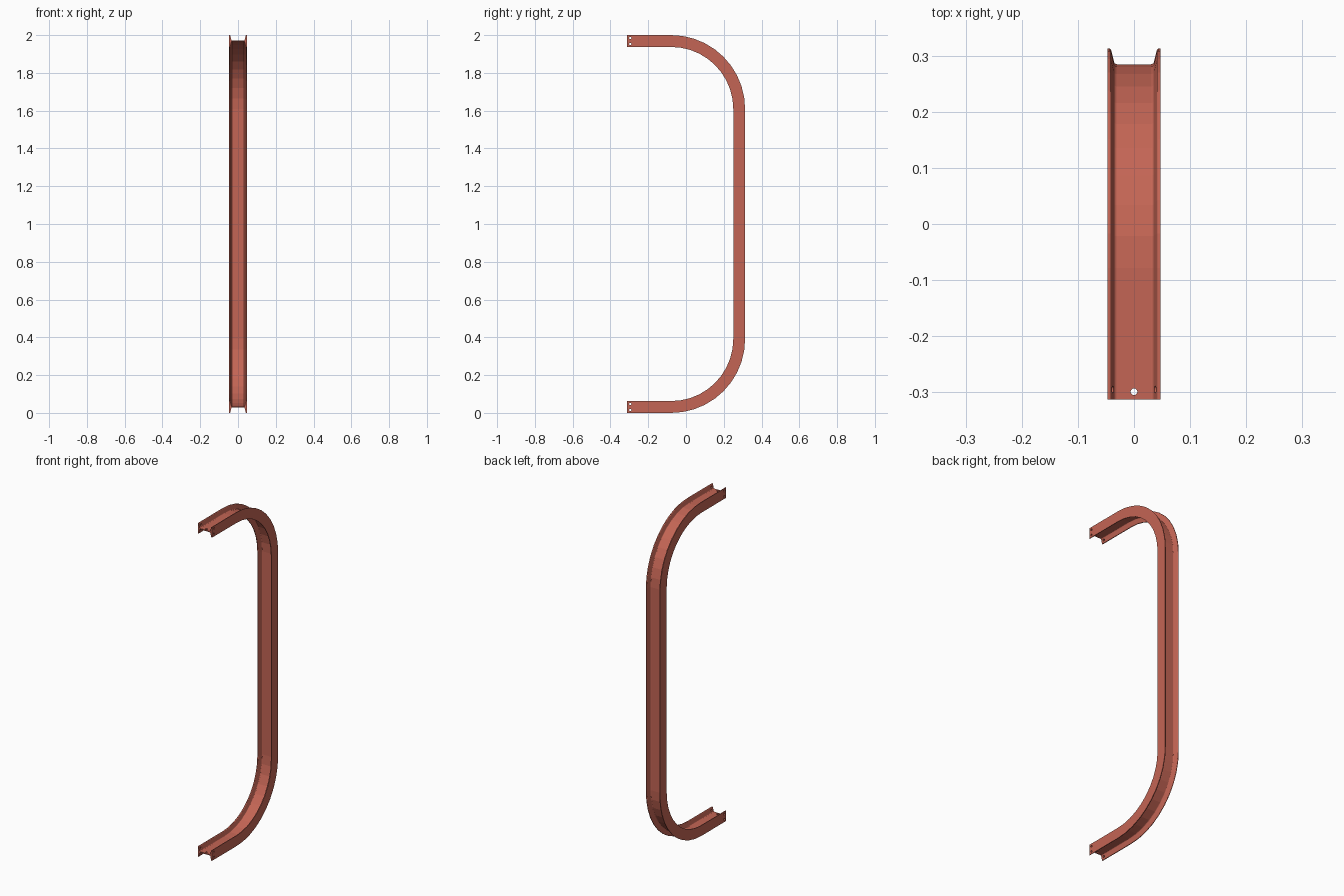
import bpy, bmesh, math
from mathutils import Matrix, Vector

if "Cube" in bpy.data.objects:
    bpy.data.objects.remove(bpy.data.objects["Cube"])

HALF = 0.0313          # half depth of the section
R = 0.36               # centre line bend radius
CY = 0.313 - HALF - R  # bend centre in y
Z0, Z1 = HALF, 2 - HALF
STEPS = 10

# H-section: one quarter from the web fillet to the flange tip, mirrored
quarter = [(0.0305, 0.0030), (0.0330, 0.0036), (0.0348, 0.0052), (0.0357, 0.0080),
           (0.0405, 0.0270), (0.0412, 0.0295), (0.0428, 0.0310), (0.0440, HALF), (0.0470, HALF)]
right = quarter + [(x, -v) for x, v in reversed(quarter)]
section = right + [(-x, -v) for x, v in right]

# Path stations: point and outward direction
stations = [(-0.313, Z0, 0, -1)]
for i in range(STEPS + 1):
    a = math.radians(90 * i / STEPS)
    stations.append((CY + R * math.sin(a), Z0 + R - R * math.cos(a), math.sin(a), -math.cos(a)))
stations += [(y, 2 - z, ny, -nz) for y, z, ny, nz in reversed(stations)]

# Sweep the section along the path
bm = bmesh.new()
rings = [[bm.verts.new((x, y + v * ny, z + v * nz)) for x, v in section]
         for y, z, ny, nz in stations]
n = len(section)
for a, b in zip(rings, rings[1:]):
    for i in range(n):
        j = (i + 1) % n
        bm.faces.new((a[i], a[j], b[j], b[i]))
bm.faces.new(rings[0])
bm.faces.new(rings[-1])
bmesh.ops.recalc_face_normals(bm, faces=bm.faces)


def make_object(name, bm):
    mesh = bpy.data.meshes.new(name)
    bm.to_mesh(mesh)
    bm.free()
    obj = bpy.data.objects.new(name, mesh)
    bpy.context.collection.objects.link(obj)
    return obj


beam = make_object("bent_beam", bm)
mat = bpy.data.materials.new("red_primer")
mat.diffuse_color = (0.55, 0.13, 0.09, 1)
mat.use_nodes = True
mat.node_tree.nodes["Principled BSDF"].inputs["Base Color"].default_value = mat.diffuse_color
beam.data.materials.append(mat)

# Bolt hole cutters: one through the web, two through each flange, at both ends
cut = bmesh.new()


def hole(center, rotation, depth):
    bmesh.ops.create_cone(cut, cap_ends=True, segments=16, radius1=0.006, radius2=0.006,
                          depth=depth, matrix=Matrix.Translation(Vector(center)) @ rotation)


sideways = Matrix.Rotation(math.pi / 2, 4, 'Y')
for z in (Z0, Z1):
    hole((0, -0.299, z), Matrix.Identity(4), 0.03)
    for side in (-1, 1):
        for dz in (-0.016, 0.016):
            hole((side * 0.043, -0.295, z + dz), sideways, 0.03)
cutter = make_object("hole_cutter", cut)
cutter.hide_render = True

mod = beam.modifiers.new("bolt_holes", 'BOOLEAN')
mod.operation = 'DIFFERENCE'
mod.solver = 'EXACT'
mod.object = cutter
bpy.context.view_layer.objects.active = beam
beam.select_set(True)
bpy.ops.object.modifier_apply(modifier=mod.name)
bpy.data.objects.remove(cutter)
